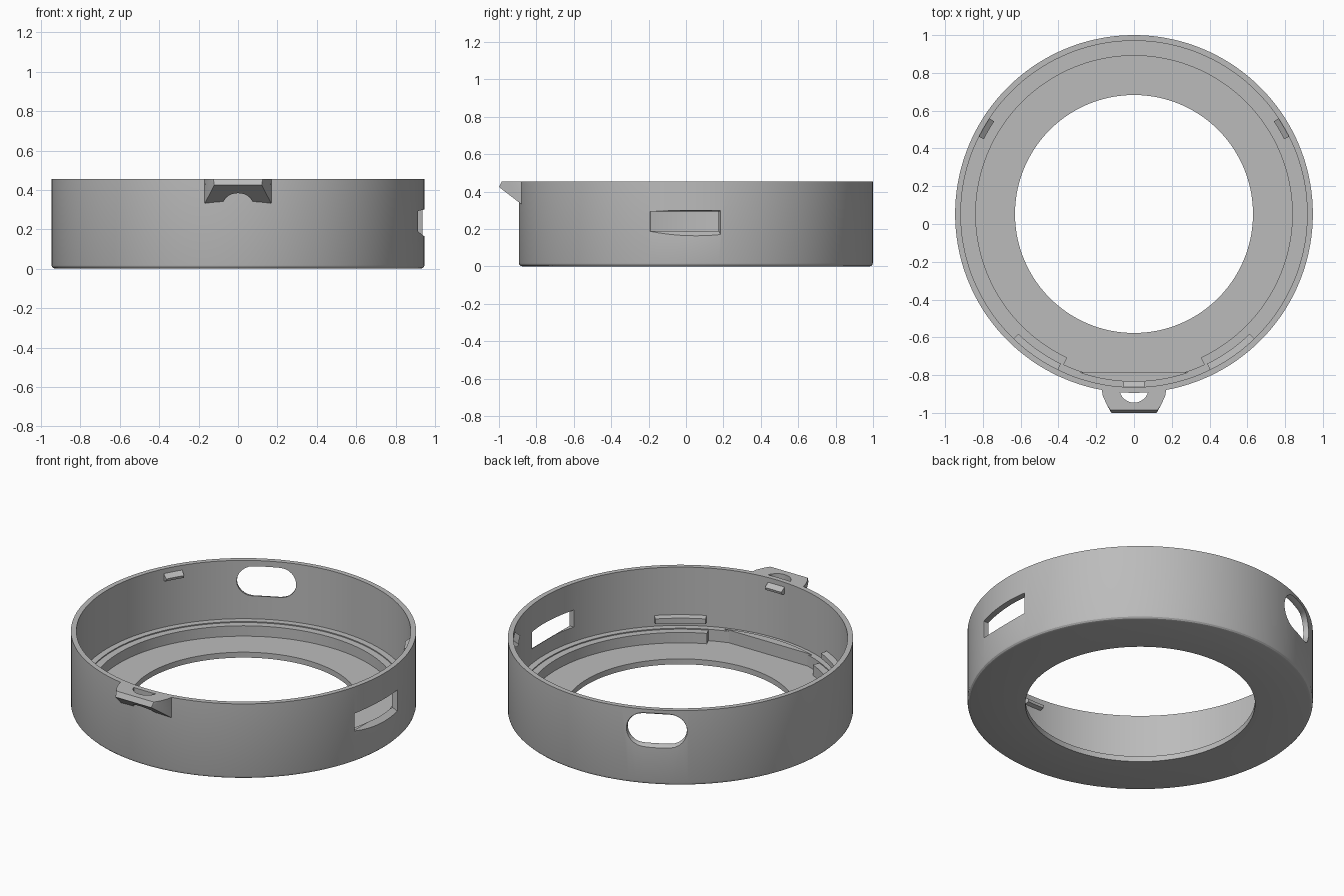
import bpy, bmesh
from math import cos, sin, pi, radians
from mathutils import Vector, Matrix

cube = bpy.data.objects.get("Cube")
if cube:
    bpy.data.objects.remove(cube, do_unlink=True)

CY = 0.053                      # ring centre on y
R_OUT, R_IN, H = 0.947, 0.917, 0.455

grey = bpy.data.materials.new("plain grey")
grey.use_nodes = True
grey.diffuse_color = (0.5, 0.5, 0.5, 1)
grey.node_tree.nodes["Principled BSDF"].inputs["Base Color"].default_value = (0.5, 0.5, 0.5, 1)


def finish(name, bm):
    bmesh.ops.recalc_face_normals(bm, faces=bm.faces)
    mesh = bpy.data.meshes.new(name)
    bm.to_mesh(mesh)
    bm.free()
    mesh.materials.append(grey)
    ob = bpy.data.objects.new(name, mesh)
    bpy.context.collection.objects.link(ob)
    return ob


def arc_block(name, profile, start=0, end=360):
    """Sweep a closed (radius, z) profile around the ring axis."""
    full = end - start == 360
    n = max(4, round((end - start) / 2.5))
    bm = bmesh.new()
    rings = []
    for i in range(n if full else n + 1):
        a = radians(start + (end - start) * i / n)
        rings.append([bm.verts.new((r * cos(a), CY + r * sin(a), z)) for r, z in profile])
    pairs = list(zip(rings, rings[1:])) + ([(rings[-1], rings[0])] if full else [])
    m = len(profile)
    for p, q in pairs:
        for j in range(m):
            k = (j + 1) % m
            bm.faces.new((p[j], p[k], q[k], q[j]))
    if not full:
        bm.faces.new(rings[0])
        bm.faces.new(rings[-1])
    return finish(name, bm)


def loft(name, sections):
    """Join equal-length outlines and cap both ends."""
    bm = bmesh.new()
    rows = [[bm.verts.new(p) for p in s] for s in sections]
    m = len(rows[0])
    for p, q in zip(rows, rows[1:]):
        for j in range(m):
            k = (j + 1) % m
            bm.faces.new((p[j], p[k], q[k], q[j]))
    bm.faces.new(rows[0])
    bm.faces.new(rows[-1])
    return finish(name, bm)


def cut(target, cutter):
    cutter.hide_render = True
    mod = target.modifiers.new("cut", 'BOOLEAN')
    mod.operation = 'DIFFERENCE'
    mod.solver = 'EXACT'
    mod.object = cutter
    bpy.context.view_layer.objects.active = target
    bpy.ops.object.modifier_apply(modifier=mod.name)
    bpy.data.objects.remove(cutter, do_unlink=True)


def rect(x, y0, y1, z0, z1):
    return [(x, y0, z0), (x, y1, z0), (x, y1, z1), (x, y0, z1)]


def stadium(depth, half_w, half_h):
    """Rounded slot outline facing the local x axis."""
    pts = []
    for i in range(26):
        side = 1 if i < 13 else -1
        a = -pi / 2 + pi * (i if i < 13 else i - 1) / 12
        pts.append((depth, side * (half_w - half_h) + half_h * cos(a), half_h * sin(a)))
    return pts


# Main ring: floor, rounded bottom edge, wall and outer step
body = arc_block("ring_body", [
    (0.63, 0), (0.927, 0), (0.937, 0.003), (0.944, 0.01), (R_OUT, 0.02),
    (R_OUT, H), (R_IN, H), (R_IN, 0.102), (0.88, 0.102), (0.88, 0.033), (0.63, 0.033)])

# Side window with a flared outer rim
cut(body, loft("window_cutter", [
    rect(0.8, -0.19, 0.175, 0.19, 0.293), rect(0.912, -0.19, 0.175, 0.19, 0.293),
    rect(0.955, -0.212, 0.19, 0.158, 0.302)]))

# Oval slot with a softened outer rim
slot = loft("slot_cutter", [
    stadium(0.8, 0.165, 0.09), stadium(0.918, 0.165, 0.09),
    stadium(0.932, 0.169, 0.094), stadium(0.955, 0.185, 0.11)])
slot.data.transform(Matrix.Translation((0, CY, 0.33)) @ Matrix.Rotation(radians(117), 4, 'Z'))
cut(body, slot)

# Inner ledge, open at the front
ledge = arc_block("inner_ledge", [(0.838, 0.02), (0.89, 0.02), (0.89, 0.096), (0.838, 0.096)], -65, 245)

# Retaining bars either side of the front opening
bars = [arc_block(f"{side}_retaining_bar",
                  [(0.882, 0.13), (0.925, 0.125), (0.925, 0.168), (0.882, 0.162)], mid - 9, mid + 9)
        for side, mid in (("left", -55), ("right", 235))]

# Three small snap clips under the rim
clips = [arc_block(f"snap_clip_{i + 1}",
                   [(0.925, 0.382), (0.892, 0.39), (0.888, 0.405), (0.925, 0.432)], mid - 3.5, mid + 3.5)
         for i, mid in enumerate((30, 150, 270))]

# Front stop with a straight inner face and curved back
arc = [(0.888 * cos(radians(a)), CY + 0.888 * sin(radians(a))) for a in range(251, 290, 2)]
stop = loft("front_stop", [[(x, y, z) for x, y in arc] for z in (0.02, 0.11)])

# Front tab with a sloped underside and a round hole
bm = bmesh.new()
for s in (-1, 1):
    for x, y, z in ((0.172, -0.87, H), (0.172, -0.87, 0.325), (0.165, -0.91, H),
                    (0.145, -0.955, H), (0.125, -0.985, H), (0.12, -1, 0.425)):
        bm.verts.new((s * x, y, z))
bmesh.ops.convex_hull(bm, input=bm.verts)
bmesh.ops.dissolve_limit(bm, angle_limit=0.01, verts=bm.verts, edges=bm.edges)
tab = finish("front_tab", bm)
circle = [(0.078 * cos(i * pi / 16), -0.868 + 0.078 * sin(i * pi / 16)) for i in range(32)]
cut(tab, loft("hole_cutter", [[(x, y, z) for x, y in circle] for z in (0.2, 0.6)]))
# Trim the tab so it stays within the wall thickness
trim = [(0.93 * cos(i * pi / 72), CY + 0.93 * sin(i * pi / 72)) for i in range(144)]
cut(tab, loft("trim_cutter", [[(x, y, z) for x, y in trim] for z in (0.1, 0.7)]))

# Smooth curved faces, keep the edges sharp
bpy.ops.object.select_all(action='DESELECT')
for ob in [body, ledge, stop, tab] + bars + clips:
    ob.select_set(True)
bpy.context.view_layer.objects.active = body
bpy.ops.object.shade_smooth_by_angle(angle=radians(25))
